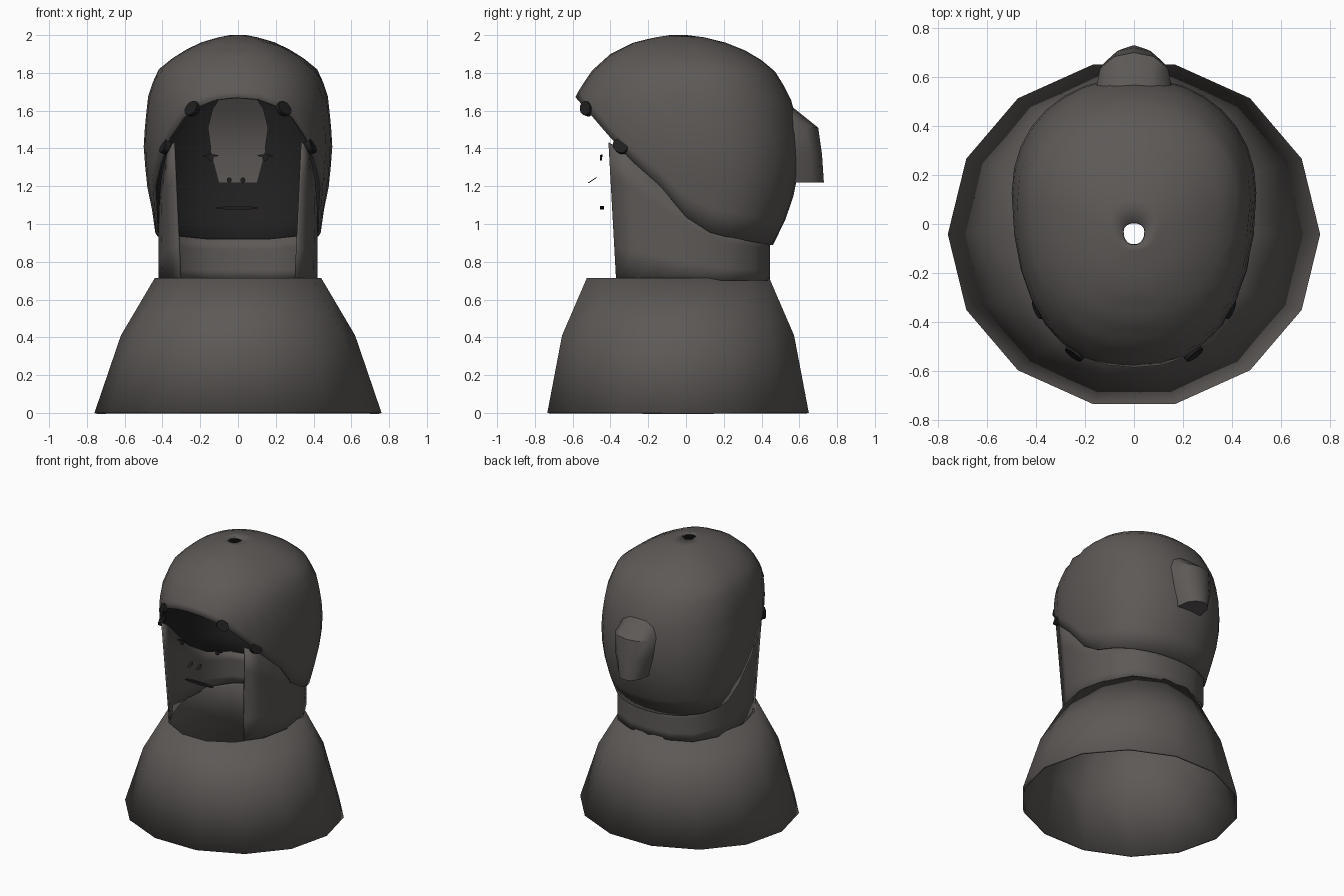
import bpy, bmesh, math
from math import sin, cos, pi, radians

if "Cube" in bpy.data.objects:
    bpy.data.objects.remove(bpy.data.objects["Cube"])


def material(name, rgb):
    m = bpy.data.materials.new(name)
    m.use_nodes = True
    m.diffuse_color = (*rgb, 1)
    m.node_tree.nodes["Principled BSDF"].inputs["Base Color"].default_value = (*rgb, 1)
    return m


CLOTH = material("warm_dark_grey", (0.11, 0.1, 0.095))
DARK = material("near_black", (0.015, 0.014, 0.014))


def grid(name, rows, mats, closed=True, caps=False, thickness=0, lining=0):
    """Skin a list of equal-length point rows into a smooth part."""
    bm = bmesh.new()
    rings = [[bm.verts.new(p) for p in row] for row in rows]
    n = len(rows[0])
    for a, b in zip(rings, rings[1:]):
        for i in range(n if closed else n - 1):
            j = (i + 1) % n
            bm.faces.new((a[i], a[j], b[j], b[i]))
    if caps:
        bm.faces.new(rings[0])
        bm.faces.new(rings[-1])
    bmesh.ops.recalc_face_normals(bm, faces=bm.faces)
    mesh = bpy.data.meshes.new(name)
    bm.to_mesh(mesh)
    bm.free()
    ob = bpy.data.objects.new(name, mesh)
    bpy.context.collection.objects.link(ob)
    for m in mats:
        mesh.materials.append(m)
    bpy.ops.object.select_all(action='DESELECT')
    ob.select_set(True)
    bpy.context.view_layer.objects.active = ob
    bpy.ops.object.shade_smooth_by_angle(angle=radians(40))
    if thickness:
        s = ob.modifiers.new("thickness", 'SOLIDIFY')
        s.thickness = thickness
        s.offset = -1
        s.material_offset = lining
    return ob


def lerp_table(table, key):
    """Linear interpolation in rows sorted by their first value."""
    if key <= table[0][0]:
        return table[0][1:]
    for a, b in zip(table, table[1:]):
        if key <= b[0]:
            t = (key - a[0]) / (b[0] - a[0])
            return [u + (v - u) * t for u, v in zip(a[1:], b[1:])]
    return table[-1][1:]


# Mantle: fourteen-sided open bell over the shoulders
SIDES = 14
grid("shoulder_mantle",
     [[(rx * cos(2 * pi * i / SIDES), ry * sin(2 * pi * i / SIDES) - 0.042, z)
       for i in range(SIDES)]
      for z, rx, ry in ((0, 0.76, 0.71), (0.41, 0.62, 0.63), (0.715, 0.44, 0.495))],
     [CLOTH], thickness=0.015)

# Helmet: height, half width, front reach, back reach
SHELL = [(0.89, 0.43, -0.41, 0.46), (1.05, 0.45, -0.45, 0.54),
         (1.22, 0.485, -0.52, 0.59), (1.42, 0.5, -0.58, 0.6),
         (1.55, 0.49, -0.6, 0.585), (1.68, 0.475, -0.585, 0.55),
         (1.81, 0.43, -0.5, 0.47), (1.9, 0.32, -0.4, 0.36),
         (1.96, 0.2, -0.28, 0.21), (1.985, 0.12, -0.18, 0.12), (2, 0.045, -0.085, 0.005)]
# Lower edge of the helmet: depth, height
EDGE = [(-0.59, 1.68), (-0.35, 1.4), (-0.22, 1.27), (-0.1, 1.17), (0, 1.04),
        (0.08, 0.98), (0.15, 0.945), (0.25, 0.93), (0.45, 0.89)]


def shell_point(angle, z):
    rx, front, back = lerp_table(SHELL, z)
    cy = front + 0.6 * (back - front)
    c, s = cos(angle), sin(angle)
    reach = back - cy if s > 0 else cy - front
    power = 0.95 if s > 0 else 0.88
    return (math.copysign(rx * abs(c) ** power, c),
            cy + math.copysign(reach * abs(s) ** power, s), z)


def edge_height(angle):
    z = 1.8
    while z > 0.89 and z > lerp_table(EDGE, shell_point(angle, z)[1])[0]:
        z -= 0.004
    return z


COLUMNS, STEPS = 32, 14
angles = [2 * pi * (i + 0.0) / COLUMNS for i in range(COLUMNS)]
lows = [edge_height(a) for a in angles]
grid("helmet",
     [[shell_point(a, 2 - (2 - low) * (k / STEPS) ** 1.7) for a, low in zip(angles, lows)]
      for k in range(STEPS + 1)],
     [CLOTH, DARK], thickness=0.015, lining=1)

# Neck guard: open-fronted wall rising under the helmet
HALF = [(0.31, -0.37, 1.43), (0.36, -0.27, 1.36), (0.4, -0.14, 1.23), (0.42, 0, 1.09),
        (0.4, 0.2, 0.97), (0.31, 0.36, 0.935), (0.16, 0.43, 0.92), (0, 0.445, 0.92)]
path = HALF + [(-x, y, t) for x, y, t in reversed(HALF[:-1])]
rows = []
for k in range(5):
    row = []
    for x, y, top in path:
        z = 0.7 + (top - 0.7) * k / 4
        rise = max(0, -y) * (z - 0.7)
        row.append((x + math.copysign(0.13 * rise, x), y - 0.15 * rise, z))
    rows.append(row)
grid("neck_guard", rows, [CLOTH], closed=False, thickness=0.012)

# Plume holder at the back: height, half width, inner depth, outer depth
rows = []
for z, w, inner, outer in ((1.22, 0.1, 0.56, 0.73), (1.37, 0.14, 0.56, 0.72),
                           (1.51, 0.16, 0.53, 0.7), (1.61, 0.135, 0.47, 0.575),
                           (1.69, 0.08, 0.42, 0.47)):
    arc = [(w * cos(pi * i / 6), inner + (outer - inner) * sin(pi * i / 6) ** 0.7, z)
           for i in range(7)]
    rows.append(arc)
grid("plume_holder", rows, [CLOTH], caps=True)


# Small flat discs, used for the face marks
def disc(name, x, y, z, w, h, depth=0.008, tilt=0.0):
    rows = []
    for d in (-depth / 2, depth / 2):
        rows.append([(x + w * cos(pi * i / 6), y + d - tilt * h * sin(pi * i / 6),
                      z + h * sin(pi * i / 6)) for i in range(12)])
    return grid(name, rows, [DARK], caps=True)


for side, label in ((1, "left"), (-1, "right")):
    disc(label + "_eye_lid", side * 0.145, -0.445, 1.362, 0.042, 0.006)
    disc(label + "_iris", side * 0.145, -0.45, 1.35, 0.016, 0.014)
    disc(label + "_nostril", side * 0.036 - 0.01, -0.495, 1.232, 0.013, 0.014, tilt=-1.5)
    # Torn lining tabs along the brim
    for k, (x, y, z) in enumerate(((0.24, -0.525, 1.61), (0.385, -0.345, 1.41))):
        tab = disc(label + "_brim_tab_" + str(k), 0, 0, 0, 0.045, 0.035, depth=0.03)
        tab.location = (side * x, y, z)
        tab.rotation_euler = (radians(-20), radians(35 * side), radians((30 + 30 * k) * side))
disc("mouth", -0.005, -0.445, 1.085, 0.115, 0.009, depth=0.02)
